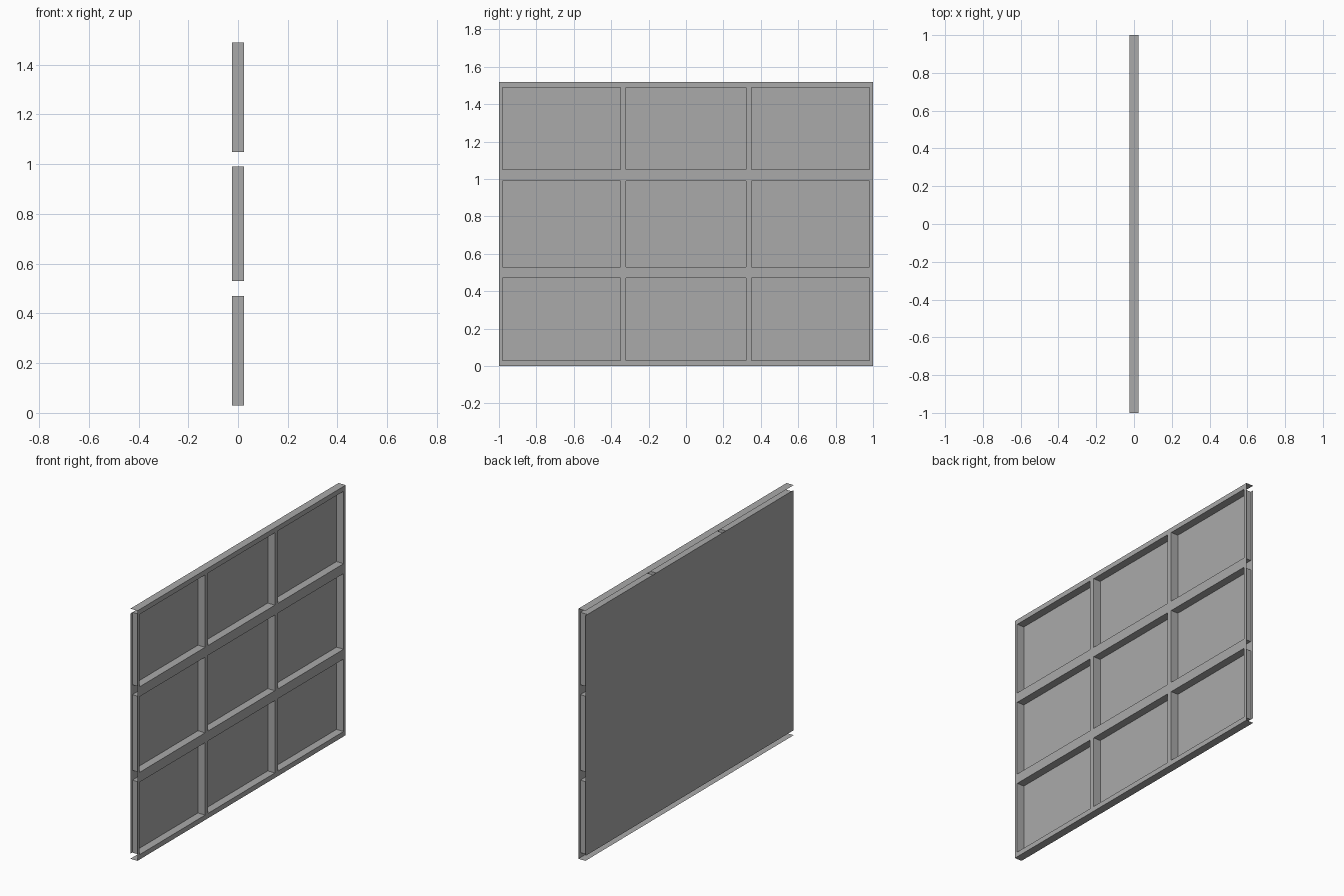
import bpy
import bmesh

cube = bpy.data.objects.get("Cube")
if cube:
    bpy.data.objects.remove(cube)

grey = bpy.data.materials.new("plain grey")
grey.use_nodes = True
COLOUR = (0.4, 0.4, 0.4, 1)
grey.diffuse_color = COLOUR
grey.node_tree.nodes["Principled BSDF"].inputs["Base Color"].default_value = COLOUR

FACE, BACK = 0.024, -0.024
HEIGHT = 1.52
COLUMNS = [(-0.98, -0.35), (-0.32, 0.32), (0.35, 0.98)]
ROWS = [(0.03, 0.47), (0.53, 0.99), (1.05, 1.49)]


def sheet_object(name, quads):
    """Folded sheet part made from a list of four-corner faces."""
    bm = bmesh.new()
    for quad in quads:
        bm.faces.new([bm.verts.new(corner) for corner in quad])
    bmesh.ops.remove_doubles(bm, verts=bm.verts, dist=0.0001)
    mesh = bpy.data.meshes.new(name)
    bm.to_mesh(mesh)
    bm.free()
    mesh.materials.append(grey)
    obj = bpy.data.objects.new(name, mesh)
    bpy.context.collection.objects.link(obj)
    return obj


def upright(x, y0, y1, z0, z1):
    """Sheet facing +x."""
    return [(x, y0, z0), (x, y1, z0), (x, y1, z1), (x, y0, z1)]


def level(z, y0, y1):
    """Sheet facing +z across the panel depth."""
    return [(BACK, y0, z), (FACE, y0, z), (FACE, y1, z), (BACK, y1, z)]


def side(y, z0, z1):
    """Sheet facing +y across the panel depth."""
    return [(FACE, y, z0), (BACK, y, z0), (BACK, y, z1), (FACE, y, z1)]


# Front grille: every cell of the grid that is not an opening
ys = [-1] + [y for span in COLUMNS for y in span] + [1]
zs = [0] + [z for span in ROWS for z in span] + [HEIGHT]
grille = []
for y0, y1 in zip(ys, ys[1:]):
    for z0, z1 in zip(zs, zs[1:]):
        if (y0, y1) not in COLUMNS or (z0, z1) not in ROWS:
            grille.append(upright(FACE, y0, y1, z0, z1))
sheet_object("grille_face", grille)

# Opening linings, folded back to the rear sheet
for r, (z0, z1) in enumerate(ROWS):
    for c, (y0, y1) in enumerate(COLUMNS):
        sheet_object(f"opening_lining_{r + 1}_{c + 1}", [
            level(z0, y0, y1), level(z1, y0, y1)[::-1],
            side(y0, z0, z1), side(y1, z0, z1)[::-1]])

# Rear sheet, stopping short of the top and bottom flanges
sheet_object("rear_sheet", [upright(BACK, -1, 1, ROWS[0][0], ROWS[-1][1])[::-1]])

# Top and bottom flanges
sheet_object("top_flange", [level(HEIGHT, -1, 1)])
sheet_object("bottom_flange", [level(0, -1, 1)[::-1]])
